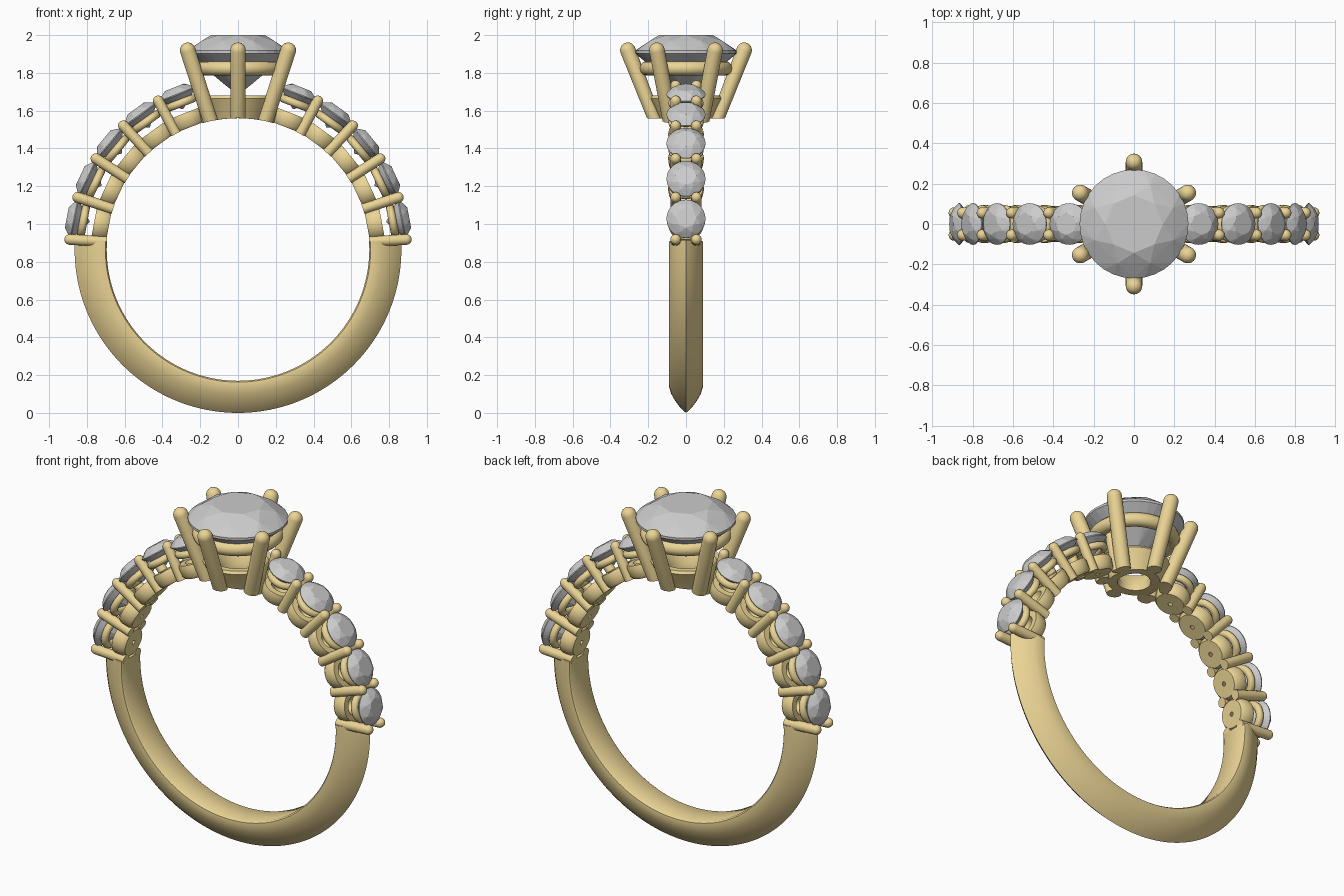
import bpy, bmesh, math
from mathutils import Matrix, Vector

if "Cube" in bpy.data.objects:
    bpy.data.objects.remove(bpy.data.objects["Cube"])

CZ, RI, RO = 0.865, 0.695, 0.865   # ring centre height, inner and outer radius

gold = bpy.data.materials.new("gold")
gold.diffuse_color = (0.83, 0.66, 0.30, 1)
gold.use_nodes = True
gold.node_tree.nodes["Principled BSDF"].inputs["Base Color"].default_value = gold.diffuse_color


def finish(name, bm, mat=None, smooth=None):
    bmesh.ops.recalc_face_normals(bm, faces=bm.faces)
    me = bpy.data.meshes.new(name)
    bm.to_mesh(me)
    bm.free()
    ob = bpy.data.objects.new(name, me)
    bpy.context.collection.objects.link(ob)
    if mat:
        me.materials.append(mat)
    if smooth:
        bpy.ops.object.select_all(action='DESELECT')
        ob.select_set(True)
        bpy.context.view_layer.objects.active = ob
        bpy.ops.object.shade_smooth_by_angle(angle=math.radians(smooth))
    return ob


def lathe(name, profile, matrix, n=32, closed=False, fit_finger=False):
    """Spin (radius, height) points about local z; optionally fit the foot to the finger hole."""
    bm = bmesh.new()
    rings = []
    for r, h in profile:
        if r == 0:
            rings.append([bm.verts.new((0, 0, h))] * n)
        else:
            rings.append([bm.verts.new((r * math.cos(2 * math.pi * i / n),
                                        r * math.sin(2 * math.pi * i / n), h)) for i in range(n)])
    pairs = list(zip(rings, rings[1:])) + ([(rings[-1], rings[0])] if closed else [])
    for a, b in pairs:
        for i in range(n):
            j = (i + 1) % n
            quad = list(dict.fromkeys((a[i], a[j], b[j], b[i])))
            bm.faces.new(quad)
    h0 = profile[0][1]
    foot = [v for v in bm.verts if abs(v.co.z - h0) < 1e-6]
    bm.transform(matrix)
    if fit_finger:
        for v in foot:
            v.co.z = CZ + math.sqrt(RI ** 2 - v.co.x ** 2)
    return finish(name, bm, gold, 40)


def prong(name, a, b, r, fit=False, n=16):
    d = Vector(b) - Vector(a)
    length = d.length
    prof = [(0, 0), (r, 0)] + [(r * math.cos(t * math.pi / 10), length + r * math.sin(t * math.pi / 10))
                               for t in range(5)] + [(0, length + r)]
    m = Matrix.Translation(a) @ d.to_track_quat('Z', 'Y').to_matrix().to_4x4()
    return lathe(name, prof, m, n, fit_finger=fit)


def torus_profile(major, minor, h, n=12):
    return [(major + minor * math.cos(2 * math.pi * i / n),
             h + minor * math.sin(2 * math.pi * i / n)) for i in range(n)]


def gem(name, R, crown, pavilion, matrix):
    """Round brilliant: hull of table, star, girdle, lower and culet points."""
    bm = bmesh.new()
    for n, r, h, off in ((8, 0.53, crown, 0), (8, 0.78, crown * 0.64, 0.5), (32, 1, 0.02 * R, 0),
                         (32, 1, -0.03 * R, 0), (8, 0.3, -pavilion * 0.74, 0.5), (1, 0, -pavilion, 0)):
        for i in range(n):
            t = 2 * math.pi * (i + off) / n
            bm.verts.new((r * R * math.cos(t), r * R * math.sin(t), h))
    bmesh.ops.convex_hull(bm, input=bm.verts)
    bmesh.ops.dissolve_limit(bm, angle_limit=0.01, verts=bm.verts, edges=bm.edges)
    bm.transform(matrix)
    return finish(name, bm)


# Plain lower half of the band, knife-edged on the outside
half = [(RI, 0.078), (0.702, 0.088), (0.725, 0.09), (0.765, 0.078), (0.805, 0.055), (0.84, 0.028)]
section = half + [(RO, 0)] + [(r, -y) for r, y in reversed(half)]
bm = bmesh.new()
end = math.radians(3.4)
steps = 96
rows = []
for i in range(steps + 1):
    a = end - (math.pi + 2 * end) * i / steps
    rows.append([bm.verts.new((r * math.cos(a), y, CZ + r * math.sin(a))) for r, y in section])
for p, q in zip(rows, rows[1:]):
    for k in range(len(section)):
        l = (k + 1) % len(section)
        bm.faces.new((p[k], p[l], q[l], q[k]))
bm.faces.new(rows[0])
bm.faces.new(rows[-1])
finish("band", bm, gold, 35)

# Shoulder stones with cups, gallery rings and shared prongs, on both sides
cup = [(0.012, RI), (0.078, RI), (0.09, 0.71), (0.095, 0.755), (0.09, 0.775), (0.055, 0.775)]
for side, label in ((1, "right"), (-1, "left")):
    def radial(deg):
        t = side * math.radians(90 - deg)
        return Matrix.Translation((0, 0, CZ)) @ Matrix.Rotation(t, 4, 'Y')
    for i in range(5):
        m = radial(10.6 + 14.5 * i)
        lathe(f"{label}_cup_{i+1}", cup, m, closed=True)
        lathe(f"{label}_gallery_ring_{i+1}", torus_profile(0.073, 0.021, 0.832), m, closed=True)
        gem(f"{label}_stone_{i+1}", 0.103, 0.04, 0.085, m @ Matrix.Translation((0, 0, 0.882)))
    for i in range(6):
        m = radial(3.4 + 14.6 * i)
        for y, face in ((-0.055, "front"), (0.055, "back")):
            prong(f"{label}_{face}_prong_{i+1}", m @ Vector((0, y, RI)), m @ Vector((0, y, 0.893)), 0.028)

# Centre setting: base collar, gallery ring, six leaning prongs, large stone
lathe("head_base", [(0.14, 1.56), (0.158, 1.60), (0.19, 1.665), (0.18, 1.68), (0.145, 1.68), (0.09, 1.60), (0.09, 1.56)],
      Matrix(), 48, closed=True, fit_finger=True)
bm_rows = torus_profile(0.208, 0.038, 1.824)
lathe("head_gallery_ring", bm_rows, Matrix(), 48, closed=True)
for i in range(6):
    t = math.radians(30 + 60 * i)
    c, s = math.cos(t), math.sin(t)
    prong(f"head_prong_{i+1}", (0.168 * c, 0.168 * s, 1.55), (0.308 * c, 0.308 * s, 1.92), 0.041, fit=True, n=24)
gem("centre_stone", 0.27, 0.088, 0.23, Matrix.Translation((0, 0, 1.912)))
